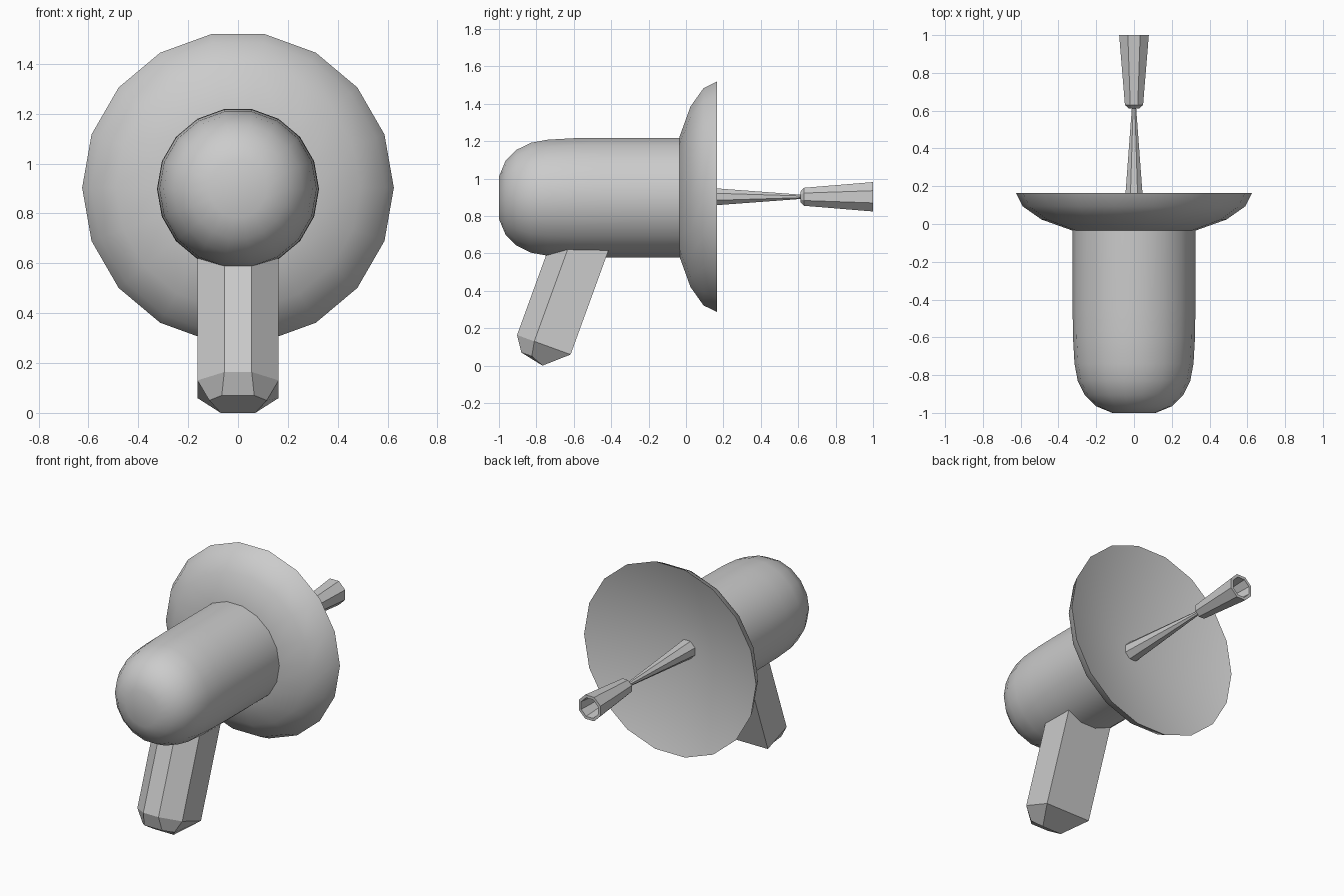
import bpy, bmesh
from math import sin, cos, pi, radians
from mathutils import Vector

if "Cube" in bpy.data.objects:
    bpy.data.objects.remove(bpy.data.objects["Cube"])


def make_object(name, bm, smooth=True):
    bmesh.ops.recalc_face_normals(bm, faces=bm.faces)
    me = bpy.data.meshes.new(name)
    bm.to_mesh(me)
    bm.free()
    ob = bpy.data.objects.new(name, me)
    bpy.context.collection.objects.link(ob)
    if smooth:
        bpy.ops.object.select_all(action='DESELECT')
        bpy.context.view_layer.objects.active = ob
        ob.select_set(True)
        bpy.ops.object.shade_smooth_by_angle(angle=radians(35))
    return ob


def skin(bm, rings):
    """Join consecutive rings of vertices; a one-vertex ring is a pole."""
    for a, b in zip(rings, rings[1:]):
        n = max(len(a), len(b))
        for i in range(n):
            j = (i + 1) % n
            quad = [a[i % len(a)], a[j % len(a)], b[j % len(b)], b[i % len(b)]]
            bm.faces.new(list(dict.fromkeys(quad)))


def lathe(name, profile, sides, cz, phase=0.0, smooth=True):
    """Revolve (y, radius) points around the y axis at height cz."""
    bm = bmesh.new()
    rings = []
    for y, r in profile:
        count = sides if r > 0 else 1
        rings.append([bm.verts.new((r * cos(phase + 2 * pi * i / sides), y,
                                    cz + r * sin(phase + 2 * pi * i / sides)))
                      for i in range(count)])
    skin(bm, rings)
    return make_object(name, bm, smooth)


# Rounded body barrel
lathe("body", [(-1, 0), (-1, .115), (-.965, .2), (-.906, .26), (-.83, .298),
               (-.74, .315), (-.6, .323), (-.45, .325), (-.03, .325)], 18, .898)

# Dish: curved outside, conical inside
lathe("dish", [(-.035, .315), (-.035, .325), (.024, .49), (.094, .59),
               (.165, .625), (-.03, 0)], 18, .903)

# Tapering emitter rod and hollow horn on the dish axis
lathe("emitter_rod", [(-.03, .064), (.62, .012)], 8, .903, pi / 8, False)
lathe("emitter_horn", [(.612, 0), (.612, .03), (.63, .052), (1, .085),
                       (1, .066), (.68, .04), (.68, 0)], 8, .903, pi / 8, False)

# Tilted grip: half sections of (x, across, along), mirrored in x
tilt = radians(20)
across = Vector((0, cos(tilt), -sin(tilt)))
along = Vector((0, sin(tilt), cos(tilt)))
sections = [
    [(.065, -.851, -.235), (.115, -.792, -.235), (.07, -.721, -.262)],
    [(.055, -.905, -.155), (.163, -.807, -.155), (.163, -.600, -.155)],
    [(.055, -.905, .46), (.163, -.807, .46), (.163, -.600, .46)],
]
bm = bmesh.new()
rings = []
for half in sections:
    loop = half + [(-x, n, t) for x, n, t in reversed(half)]
    rings.append([bm.verts.new(Vector((x, 0, 0)) + across * n + along * t)
                  for x, n, t in loop])
skin(bm, rings)
bm.faces.new(rings[0])
bm.faces.new(rings[-1])
make_object("grip", bm, smooth=False)
